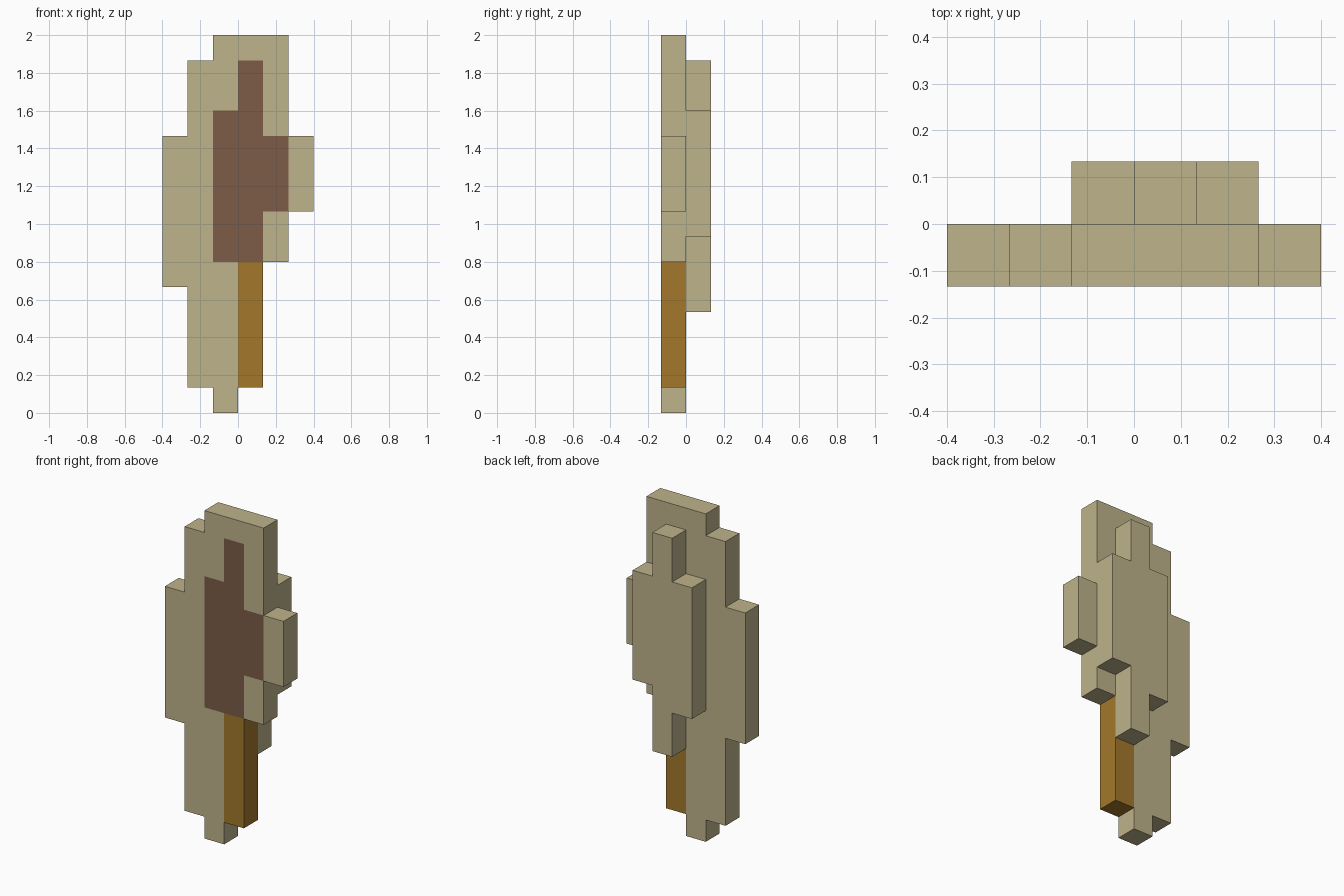
import bpy
import bmesh
from mathutils import Vector

cube = bpy.data.objects.get("Cube")
if cube:
    bpy.data.objects.remove(cube, do_unlink=True)

U = 2 / 15  # size of one block


def material(name, rgb):
    mat = bpy.data.materials.new(name)
    mat.use_nodes = True
    mat.diffuse_color = (*rgb, 1)
    mat.node_tree.nodes["Principled BSDF"].inputs["Base Color"].default_value = (*rgb, 1)
    return mat


tan = material("tan", (0.515, 0.451, 0.258))
brown = material("brown", (0.205, 0.107, 0.065))
amber = material("amber", (0.366, 0.188, 0.025))


def in_columns(columns, x, z):
    return x in columns and columns[x][0] <= z < columns[x][1]


def block_layer(name, columns, y, mats, inlay=None):
    """Solid one block deep; columns map a block x to its (bottom, top)."""
    bm = bmesh.new()
    for x, (low, high) in columns.items():
        for z in range(low, high):
            corners = ((x, z), (x + 1, z), (x + 1, z + 1), (x, z + 1))
            bm.faces.new([bm.verts.new((a * U, y * U, b * U)) for a, b in corners])
    bmesh.ops.remove_doubles(bm, verts=bm.verts[:], dist=U / 100)

    # give the layer its depth
    new = bmesh.ops.extrude_face_region(bm, geom=bm.faces[:])["geom"]
    moved = [v for v in new if isinstance(v, bmesh.types.BMVert)]
    bmesh.ops.translate(bm, verts=moved, vec=Vector((0, U, 0)))
    bmesh.ops.recalc_face_normals(bm, faces=bm.faces[:])

    # colour the inlay on the front faces
    for face in bm.faces:
        c = face.calc_center_median() / U
        if inlay and face.normal.y < -0.5 and in_columns(inlay, int(c.x // 1), int(c.z // 1)):
            face.material_index = 1

    # merge the blocks into clean flat faces
    bmesh.ops.dissolve_limit(bm, angle_limit=0.01, verts=bm.verts[:],
                             edges=bm.edges[:], delimit={'MATERIAL'})
    mesh = bpy.data.meshes.new(name)
    bm.to_mesh(mesh)
    bm.free()
    for mat in mats:
        mesh.materials.append(mat)
    obj = bpy.data.objects.new(name, mesh)
    bpy.context.collection.objects.link(obj)
    return obj


# front slab with its brown inlay
block_layer("front_slab",
            {-3: (5, 11), -2: (1, 14), -1: (0, 15), 0: (6, 15), 1: (6, 15), 2: (8, 11)},
            -1, [tan, brown],
            inlay={-1: (6, 12), 0: (6, 14), 1: (8, 11)})

# amber strip below the inlay
block_layer("lower_strip", {0: (1, 6)}, -1, [amber])

# raised ridge on the back
block_layer("back_ridge", {-1: (6, 12), 0: (4, 14), 1: (7, 12)}, 0, [tan])
